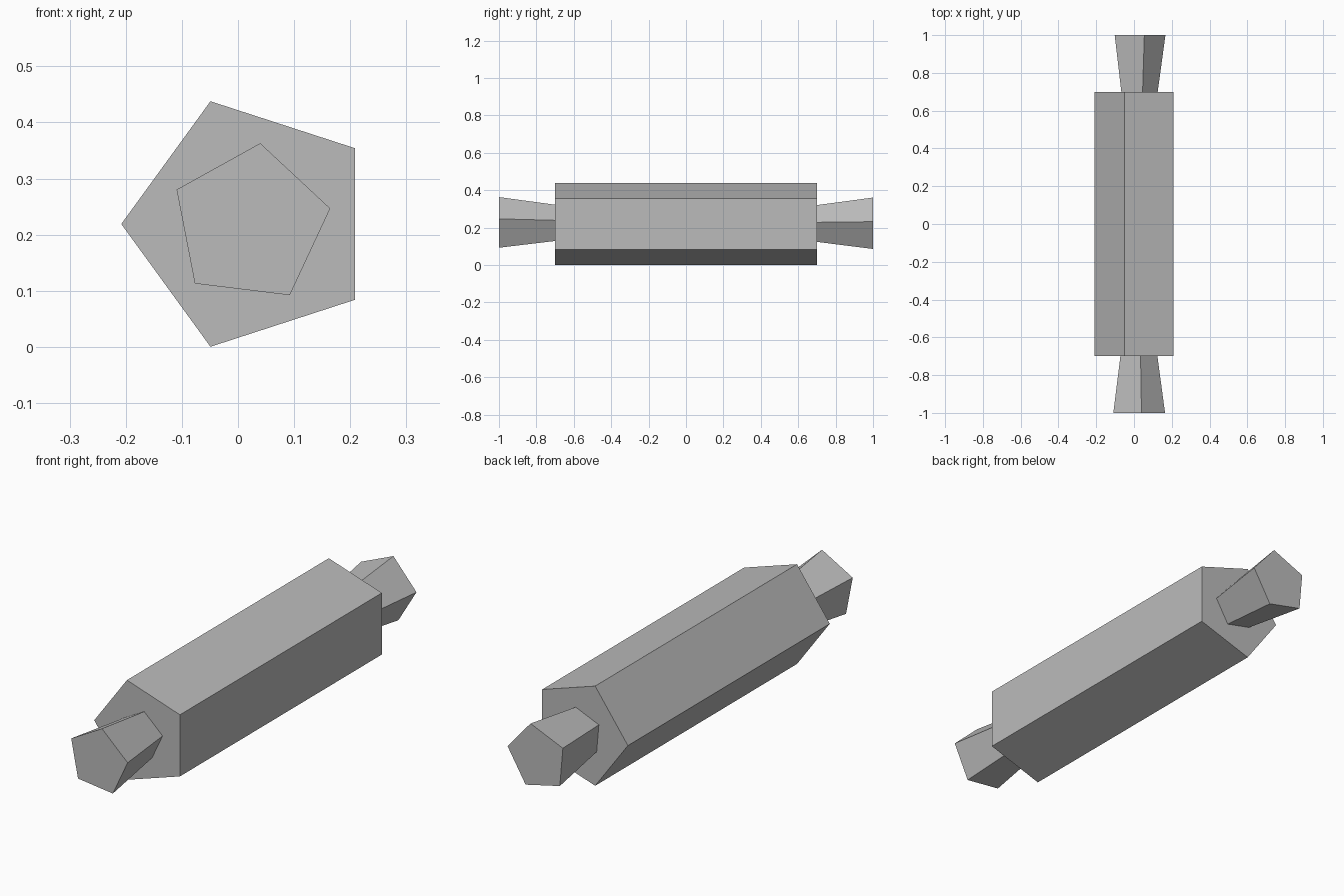
import bpy
import bmesh
from math import cos, sin, radians

cube = bpy.data.objects.get("Cube")
if cube:
    bpy.data.objects.remove(cube, do_unlink=True)

SIDES = 5
AXIS_X, AXIS_Z = 0.022, 0.219

grey = bpy.data.materials.new("plain grey")
grey.use_nodes = True
colour = (0.5, 0.5, 0.5, 1)
grey.diffuse_color = colour
grey.node_tree.nodes["Principled BSDF"].inputs["Base Color"].default_value = colour


def prism(name, rings, turn):
    """Flat-sided solid along y; rings are (y, radius), turn is the first corner's angle."""
    bm = bmesh.new()
    loops = []
    for y, radius in rings:
        angles = [radians(turn + 360 * i / SIDES) for i in range(SIDES)]
        loops.append([bm.verts.new((AXIS_X + radius * cos(a), y, AXIS_Z + radius * sin(a)))
                      for a in angles])
    start, end = loops
    bm.faces.new(start)
    bm.faces.new(end)
    for i in range(SIDES):
        j = (i + 1) % SIDES
        bm.faces.new((start[i], start[j], end[j], end[i]))
    bmesh.ops.recalc_face_normals(bm, faces=bm.faces)
    mesh = bpy.data.meshes.new(name)
    bm.to_mesh(mesh)
    bm.free()
    mesh.materials.append(grey)
    obj = bpy.data.objects.new(name, mesh)
    bpy.context.collection.objects.link(obj)
    return obj


# Long central barrel
prism("barrel", [(-0.7, 0.23), (0.7, 0.23)], 180)

# Flared handles, seated slightly inside the barrel ends
for name, side, turn in (("front_handle", -1, 11), ("back_handle", 1, 5)):
    prism(name, [(side * 0.65, 0.097), (side * 1.0, 0.145)], turn)
